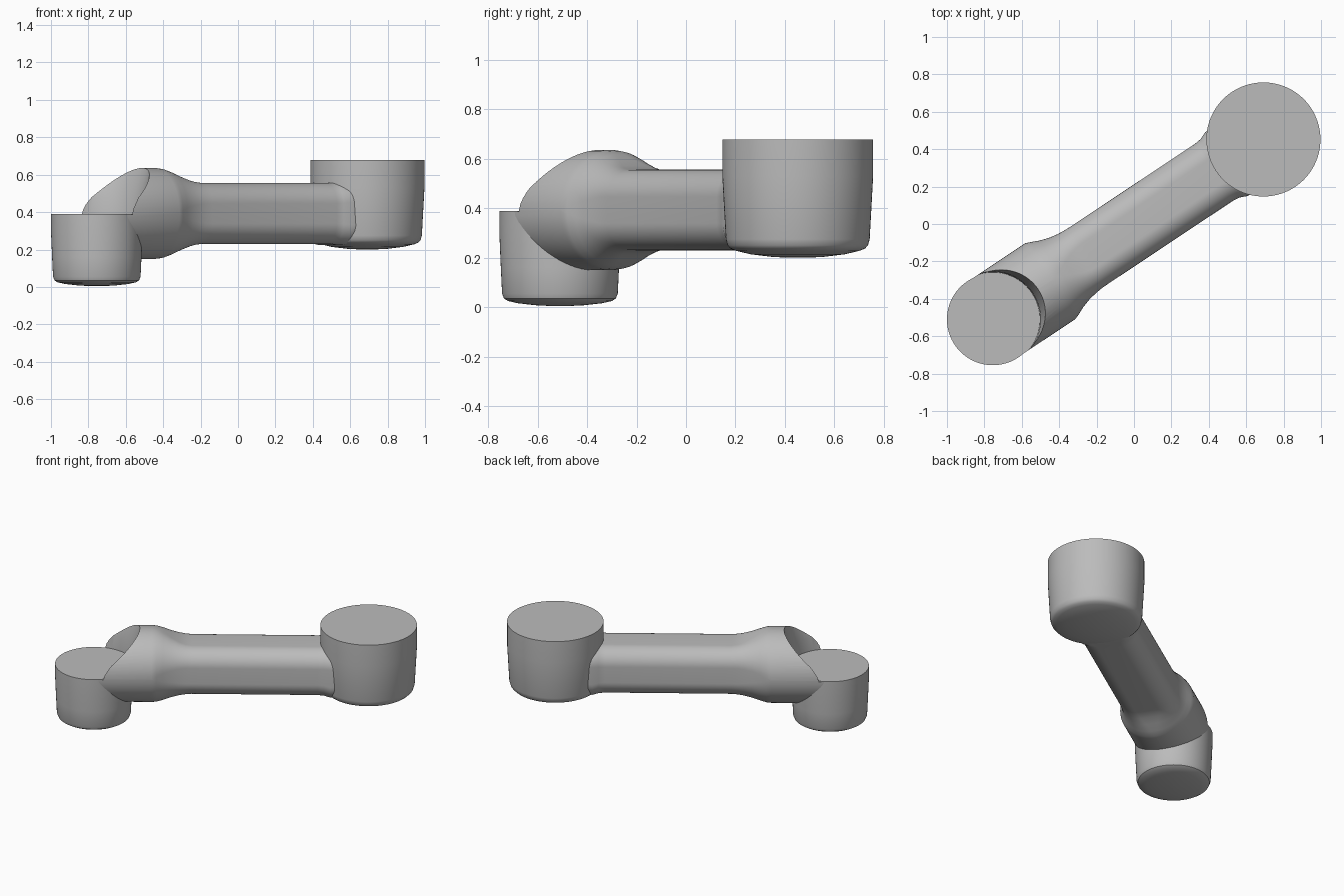
import bpy, bmesh, math
from mathutils import Matrix, Vector

cube = bpy.data.objects.get("Cube")
if cube:
    bpy.data.objects.remove(cube, do_unlink=True)

grey = bpy.data.materials.new("plain grey")
grey.use_nodes = True
grey.diffuse_color = (0.5, 0.5, 0.5, 1)
grey.node_tree.nodes["Principled BSDF"].inputs["Base Color"].default_value = (0.5, 0.5, 0.5, 1)

SMALL = Vector((-0.755, -0.51, 0))   # low joint axis
BIG = Vector((0.692, 0.452, 0))      # high joint axis
ANGLE = math.atan2(BIG.y - SMALL.y, BIG.x - SMALL.x)


def loft(name, rings, matrix):
    """Skin a list of equal-length point rings and cap both ends."""
    bm = bmesh.new()
    loops = [[bm.verts.new(p) for p in ring] for ring in rings]
    n = len(loops[0])
    for a, b in zip(loops, loops[1:]):
        for i in range(n):
            j = (i + 1) % n
            bm.faces.new((a[i], a[j], b[j], b[i]))
    bm.faces.new(loops[0][::-1])
    bm.faces.new(loops[-1])
    bmesh.ops.recalc_face_normals(bm, faces=bm.faces[:])
    mesh = bpy.data.meshes.new(name)
    bm.to_mesh(mesh)
    bm.free()
    mesh.materials.append(grey)
    obj = bpy.data.objects.new(name, mesh)
    obj.matrix_world = matrix
    bpy.context.collection.objects.link(obj)
    return obj


def circle(r, z, n=96):
    return [(r * math.cos(math.tau * i / n), r * math.sin(math.tau * i / n), z)
            for i in range(n)]


def turned(name, profile, centre):
    return loft(name, [circle(r, z) for r, z in profile], Matrix.Translation(centre))


def rounded_section(s, hw, hh, cr, steps=16):
    """Rounded rectangle across the arm at distance s."""
    pts = []
    for q, (sy, sz) in enumerate(((1, 1), (-1, 1), (-1, -1), (1, -1))):
        for k in range(steps + 1):
            a = (q + k / steps * 0.998 + 0.001) * math.pi / 2
            pts.append((s, sy * (hw - cr) + cr * math.cos(a),
                        sz * (hh - cr) + cr * math.sin(a)))
    return pts


def activate(obj):
    bpy.ops.object.select_all(action="DESELECT")
    obj.select_set(True)
    bpy.context.view_layer.objects.active = obj


# Joint housings: tapered cups with shallow domed undersides
big_joint = turned("big_joint_housing", [
    (0.02, 0.2), (0.1, 0.203), (0.19, 0.214), (0.25, 0.228), (0.272, 0.237),
    (0.284, 0.25), (0.291, 0.275), (0.305, 0.53), (0.305, 0.678)], BIG)
small_joint = turned("small_joint_housing", [
    (0.02, 0.004), (0.1, 0.008), (0.17, 0.016), (0.21, 0.025), (0.226, 0.035),
    (0.234, 0.055), (0.239, 0.16), (0.245, 0.3), (0.245, 0.39)], SMALL)

# Arm: round collar easing into a rounded box beam, flaring a little at the far end
arm = loft("arm", [rounded_section(*v) for v in (
    (0.0, 0.243, 0.243, 0.242), (0.37, 0.243, 0.243, 0.242),
    (0.40, 0.231, 0.239, 0.225), (0.44, 0.213, 0.224, 0.195),
    (0.49, 0.197, 0.200, 0.16), (0.54, 0.188, 0.179, 0.13),
    (0.58, 0.184, 0.168, 0.115), (0.62, 0.183, 0.163, 0.11),
    (1.42, 0.183, 0.163, 0.11), (1.46, 0.188, 0.165, 0.11),
    (1.50, 0.205, 0.17, 0.11), (1.58, 0.205, 0.163, 0.11))],
    Matrix.Translation(SMALL + Vector((0, 0, 0.393))) @ Matrix.Rotation(ANGLE, 4, "Z"))

# Conical recess that opens the collar above the small joint
recess = turned("recess_cutter", [(0.252, 0.387), (0.256, 0.48), (0.292, 0.64), (0.33, 0.8)], SMALL)
recess.hide_render = True
cut = arm.modifiers.new("recess", "BOOLEAN")
cut.operation = "DIFFERENCE"
cut.solver = "EXACT"
cut.object = recess
activate(arm)
bpy.ops.object.modifier_apply(modifier=cut.name)
bpy.data.objects.remove(recess, do_unlink=True)

# Small fillet where the collar meets the cup
for obj in (big_joint, small_joint, arm):
    activate(obj)
    bpy.ops.object.shade_smooth_by_angle(angle=math.radians(35))
